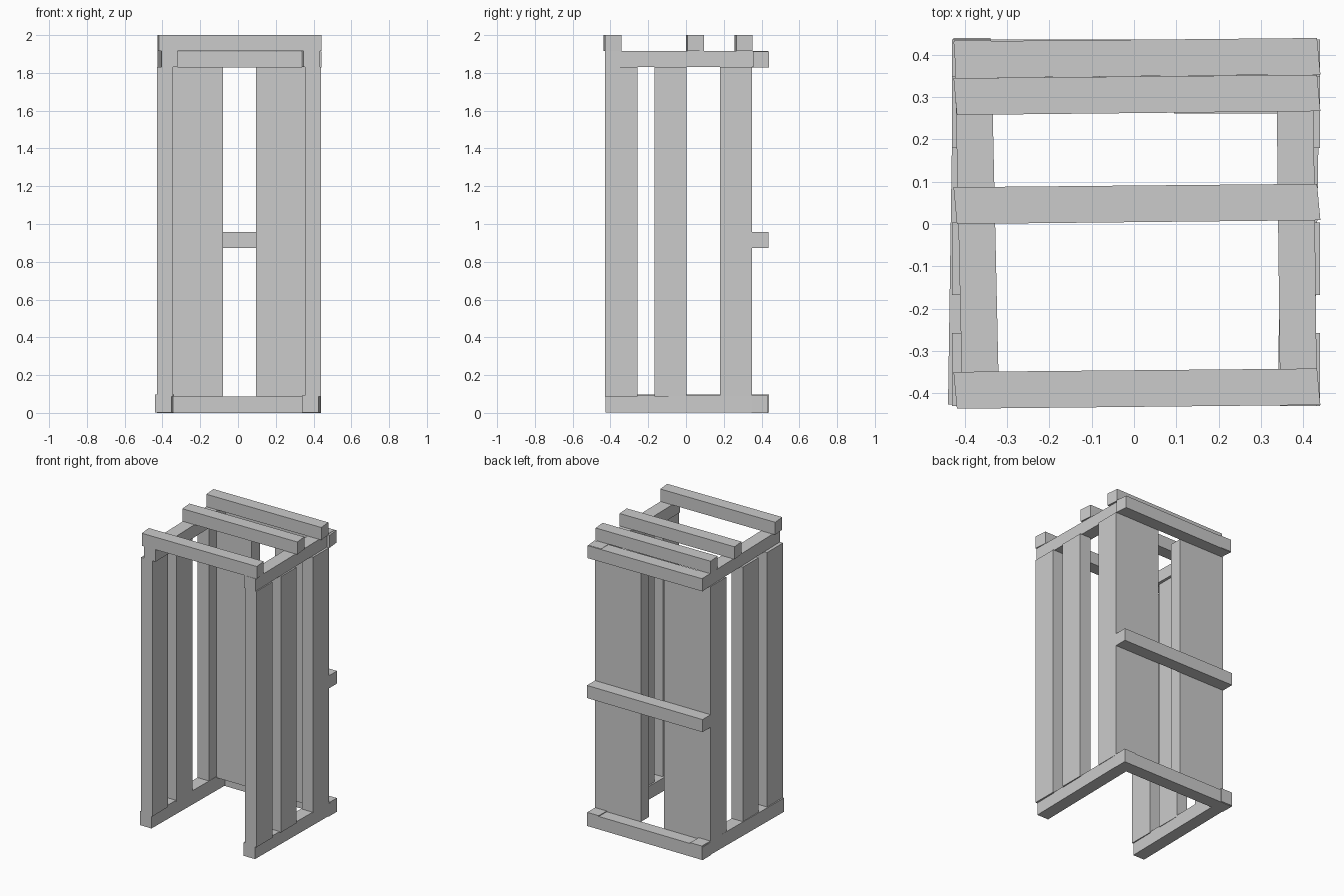
import bpy

if "Cube" in bpy.data.objects:
    bpy.data.objects.remove(bpy.data.objects["Cube"])


def prism(name, pts, z0, z1):
    """Upright prism from a counter-clockwise four-point footprint."""
    n = len(pts)
    verts = [(x, y, z0) for x, y in pts] + [(x, y, z1) for x, y in pts]
    faces = [tuple(reversed(range(n))), tuple(range(n, 2 * n))]
    faces += [(i, (i + 1) % n, n + (i + 1) % n, n + i) for i in range(n)]
    me = bpy.data.meshes.new(name)
    me.from_pydata(verts, [], faces)
    ob = bpy.data.objects.new(name, me)
    bpy.context.collection.objects.link(ob)
    return ob


def box(name, x0, x1, y0, y1, z0, z1):
    return prism(name, [(x0, y0), (x1, y0), (x1, y1), (x0, y1)], z0, z1)


def cross_beam(name, y, z0, z1):
    # slightly crooked beam running left to right
    return prism(name, [(-0.419, y), (0.441, y + 0.009),
                        (0.433, y + 0.095), (-0.427, y + 0.087)], z0, z1)


def side_beam(name, xf, xb, y0, y1, z0, z1, w=0.087):
    # slightly crooked beam running front to back
    return prism(name, [(xf, y0), (xf + w, y0), (xb + w, y1), (xb, y1)], z0, z1)


# Base: two side beams and a back beam
side_beam("base_beam_left", -0.44, -0.427, -0.427, 0.44, 0.003, 0.097)
side_beam("base_beam_right", 0.34, 0.353, -0.427, 0.435, 0.003, 0.093)
box("base_beam_back", -0.43, 0.44, 0.347, 0.435, 0.0, 0.088)

# Side walls: three upright planks each
for side, x0, x1 in (("left", -0.43, -0.345), ("right", 0.355, 0.44)):
    for i, (y0, y1) in enumerate(((-0.43, -0.258), (-0.168, 0.003), (0.18, 0.35))):
        box(f"{side}_plank_{i + 1}", x0, x1, y0, y1, 0.088, 1.83)

# Back wall: two wide panels with a gap, and a middle rail outside
box("back_panel_left", -0.345, -0.08, 0.262, 0.35, 0.088, 1.83)
box("back_panel_right", 0.095, 0.355, 0.262, 0.35, 0.088, 1.83)
box("back_rail", -0.43, 0.44, 0.35, 0.437, 0.872, 0.958)

# Top frame
side_beam("top_beam_left", -0.406, -0.425, -0.43, 0.435, 1.83, 1.915)
side_beam("top_beam_right", 0.346, 0.336, -0.43, 0.435, 1.83, 1.915)
cross_beam("top_beam_back", 0.345, 1.828, 1.913)

# Roof slats
for i, y in enumerate((-0.437, 0.0, 0.258)):
    cross_beam(f"roof_slat_{i + 1}", y, 1.915, 2.0)
